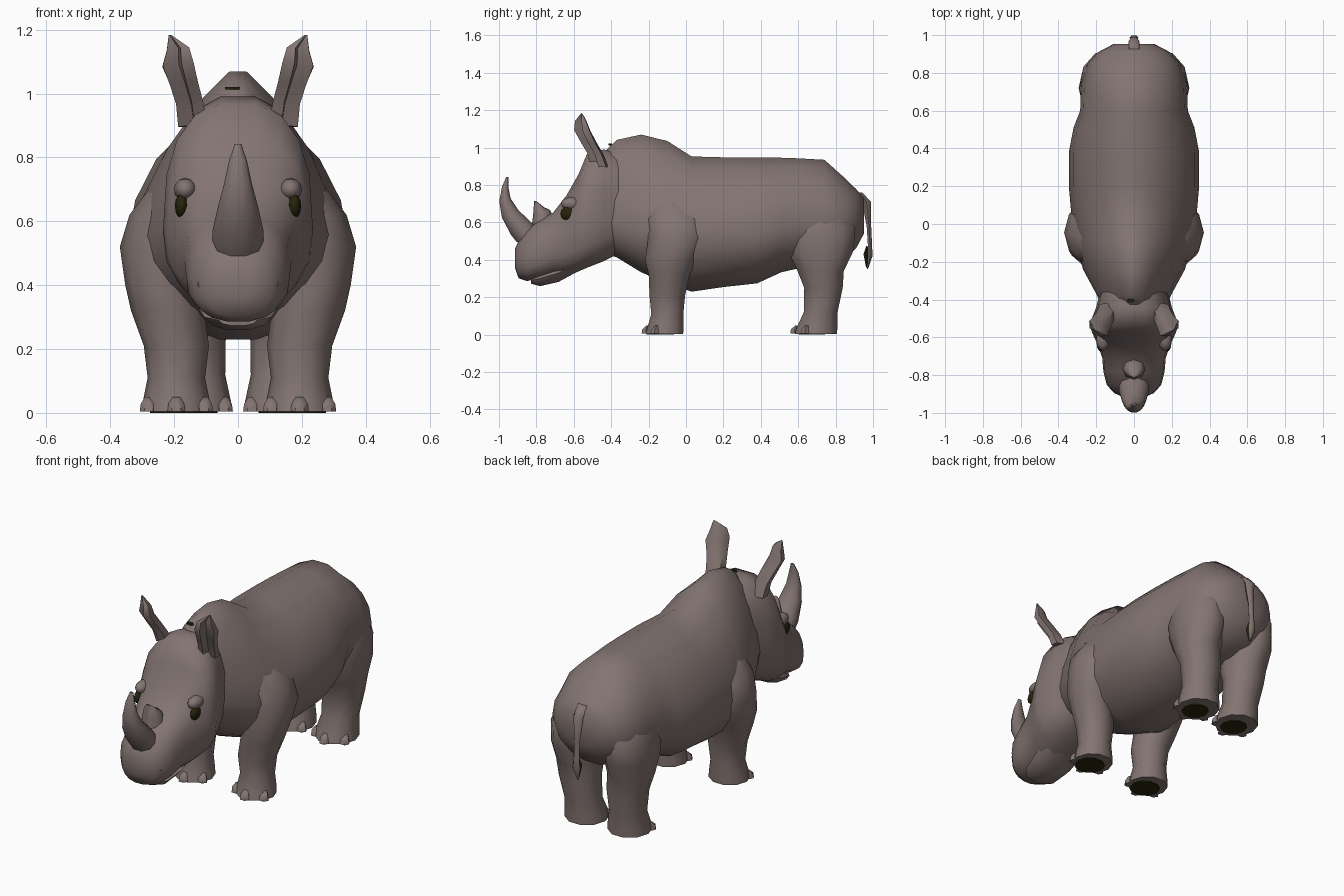
import bpy, bmesh, math
from mathutils import Vector


def material(name, rgb):
    m = bpy.data.materials.new(name)
    m.diffuse_color = (*rgb, 1)
    return m


HIDE = material("grey brown hide", (0.226, 0.175, 0.166))
DARK = material("dark olive", (0.018, 0.018, 0.004))


def loft(name, rings, mat=HIDE, angle=55, mirror=False):
    """Skin a list of equal-length point rings, capping both ends."""
    bm = bmesh.new()
    vs = [[bm.verts.new(p) for p in r] for r in rings]
    n = len(rings[0])
    for a, b in zip(vs, vs[1:]):
        for i in range(n):
            j = (i + 1) % n
            bm.faces.new((a[i], a[j], b[j], b[i]))
    bm.faces.new(vs[0])
    bm.faces.new(vs[-1])
    bmesh.ops.remove_doubles(bm, verts=bm.verts, dist=0.0005)
    if mirror:
        d = bmesh.ops.duplicate(bm, geom=bm.verts[:] + bm.edges[:] + bm.faces[:])
        for e in d["geom"]:
            if isinstance(e, bmesh.types.BMVert):
                e.co.x *= -1
    bmesh.ops.recalc_face_normals(bm, faces=bm.faces)
    me = bpy.data.meshes.new(name)
    bm.to_mesh(me)
    bm.free()
    me.materials.append(mat)
    ob = bpy.data.objects.new(name, me)
    bpy.context.collection.objects.link(ob)
    bpy.context.view_layer.objects.active = ob
    ob.select_set(True)
    bpy.ops.object.shade_smooth_by_angle(angle=math.radians(angle))
    ob.select_set(False)
    return ob


def power(v, p):
    return math.copysign(abs(v) ** (2 / p), v)


def section(y, w, top, bottom, mid, p=2.0, n=18):
    """Upright cross-section, widest at height mid; p shapes the upper half."""
    pts = []
    for i in range(n):
        a = math.tau * i / n
        c, s = math.cos(a), math.sin(a)
        h, q = (top - mid, p) if s > 0 else (mid - bottom, max(p, 2.0))
        pts.append((w * power(c, q), y, mid + h * power(s, q)))
    return pts


def level(z, x, y, rx, ry, n=10, tilt=0.0):
    """Flat oval ring; tilt raises its rear edge."""
    return [(x + rx * math.cos(math.tau * i / n), y + ry * math.sin(math.tau * i / n),
             z + tilt * math.sin(math.tau * i / n)) for i in range(n)]


# Torso: neck, shoulder hump, barrel and rump
loft("torso", [section(*r) for r in (
    (-0.46, 0.16, 0.96, 0.44, 0.62, 1.8),
    (-0.37, 0.20, 1.05, 0.41, 0.60, 1.55),
    (-0.24, 0.27, 1.08, 0.33, 0.56, 1.5),
    (-0.10, 0.31, 1.045, 0.27, 0.55, 1.55),
    (0.03, 0.33, 0.96, 0.225, 0.54, 1.7),
    (0.20, 0.345, 0.955, 0.25, 0.54, 1.8),
    (0.38, 0.345, 0.955, 0.27, 0.54, 1.8),
    (0.51, 0.32, 0.952, 0.33, 0.57, 1.85),
    (0.60, 0.285, 0.948, 0.35, 0.60, 1.95),
    (0.74, 0.28, 0.94, 0.36, 0.60, 1.95),
    (0.85, 0.245, 0.84, 0.40, 0.61, 2.1),
    (0.91, 0.19, 0.78, 0.46, 0.62, 2.1),
    (0.952, 0.11, 0.735, 0.54, 0.63, 2.0))])

# Head, square across the crown and tapering to the blunt muzzle
loft("head", [section(*r) for r in (
    (-0.36, 0.18, 0.97, 0.43, 0.64, 2.3),
    (-0.44, 0.20, 0.995, 0.39, 0.60, 2.7),
    (-0.53, 0.235, 0.97, 0.355, 0.57, 2.6),
    (-0.575, 0.222, 0.86, 0.335, 0.56, 2.6),
    (-0.64, 0.192, 0.745, 0.315, 0.53, 2.7),
    (-0.71, 0.168, 0.655, 0.315, 0.48, 2.6),
    (-0.78, 0.162, 0.615, 0.30, 0.43, 2.6),
    (-0.85, 0.145, 0.565, 0.285, 0.41, 2.5),
    (-0.895, 0.105, 0.50, 0.30, 0.40, 2.4),
    (-0.915, 0.06, 0.46, 0.36, 0.41, 2.2))])

# Lower jaw
loft("lower_jaw", [section(*r, n=10) for r in (
    (-0.58, 0.13, 0.42, 0.335, 0.38), (-0.68, 0.125, 0.38, 0.28, 0.33),
    (-0.78, 0.105, 0.34, 0.257, 0.30), (-0.83, 0.06, 0.31, 0.272, 0.29))])

# Front legs with shoulders
loft("front_legs", [level(*r) for r in (
    (0.004, 0.193, -0.115, 0.108, 0.105), (0.035, 0.193, -0.11, 0.105, 0.102),
    (0.11, 0.193, -0.10, 0.09, 0.09), (0.21, 0.193, -0.10, 0.102, 0.10),
    (0.32, 0.22, -0.09, 0.115, 0.115), (0.40, 0.235, -0.08, 0.118, 0.145),
    (0.52, 0.235, -0.045, 0.135, 0.165), (0.62, 0.215, -0.055, 0.125, 0.17),
    (0.76, 0.155, -0.08, 0.08, 0.12))], mirror=True)

# Hind legs with thighs
loft("hind_legs", [level(*r) for r in (
    (0.004, 0.135, 0.695, 0.115, 0.118), (0.035, 0.135, 0.70, 0.113, 0.115),
    (0.12, 0.14, 0.72, 0.10, 0.095), (0.25, 0.15, 0.735, 0.112, 0.108),
    (0.34, 0.16, 0.72, 0.122, 0.13), (0.45, 0.165, 0.72, 0.128, 0.185),
    (0.57, 0.165, 0.72, 0.125, 0.195), (0.68, 0.15, 0.70, 0.11, 0.15),
    (0.78, 0.12, 0.68, 0.07, 0.08))], mirror=True)

# Dark sole plates, toenails around the front of each foot
for foot, cx, cy, rx, ry in (("front", 0.193, -0.12, 0.10, 0.095), ("hind", 0.135, 0.69, 0.105, 0.11)):
    k = 0.82 if foot == "front" else 0.68
    loft(f"{foot}_soles", [level(z, cx, cy - 0.018, rx * k, ry * k) for z in (0.0, 0.005)], DARK, mirror=True)
    for i, a in enumerate((-150, -90, -30)):
        x = cx + rx * math.cos(math.radians(a))
        y = cy + ry * math.sin(math.radians(a))
        loft(f"{foot}_toenails_{i + 1}", [
            level(0.005, x, y, 0.028, 0.026, 6), level(0.028, x, y, 0.025, 0.022, 6),
            level(0.05, x, y + 0.012, 0.012, 0.008, 6)], mirror=True)

# Large nose horn, curving up and forward
loft("large_horn", [level(z, 0, y, rx, ry, 10, t) for z, y, rx, ry, t in (
    (0.53, -0.85, 0.08, 0.055, 0.04), (0.57, -0.885, 0.08, 0.052, 0.04),
    (0.645, -0.94, 0.063, 0.046, 0.022), (0.72, -0.968, 0.043, 0.032, 0.008),
    (0.79, -0.967, 0.028, 0.018, 0.0), (0.842, -0.956, 0.010, 0.006, 0.0))])

# Small second horn
loft("small_horn", [level(z, 0, y, rx, ry, 8, t) for z, y, rx, ry, t in (
    (0.60, -0.765, 0.062, 0.06, 0.02), (0.655, -0.772, 0.055, 0.045, 0.012),
    (0.69, -0.785, 0.036, 0.028, -0.01), (0.714, -0.806, 0.010, 0.006, 0.0))])

# Ears: broad leaf outline, cupped towards the front
ear = []
side, front = Vector((0.78, 0.62, -0.1)), Vector((0.62, -0.78, 0.0))
for x, y, z, w, d in ((0.14, -0.46, 0.90, 0.055, 0.05), (0.15, -0.485, 0.97, 0.052, 0.045),
                      (0.168, -0.52, 1.03, 0.055, 0.045), (0.188, -0.552, 1.09, 0.063, 0.042),
                      (0.188, -0.560, 1.14, 0.045, 0.03), (0.213, -0.557, 1.183, 0.005, 0.004)):
    o = Vector((x, y, z))
    ear.append([o + side * w, o + front * d * 0.7 + side * w * 0.6, o - front * d * 0.1,
                o + front * d * 0.7 - side * w * 0.6, o - side * w,
                o - front * d * 0.8 - side * w * 0.4, o - front * d * 0.8 + side * w * 0.4])
loft("ears", ear, angle=45, mirror=True)

# Eyes: dark almond beads with a soft brow swelling above
for name, c, r, mat in (("eyes", (0.177, -0.632, 0.648), (0.021, 0.042, 0.038), DARK),
                        ("brows", (0.165, -0.612, 0.70), (0.036, 0.06, 0.035), HIDE)):
    rings = []
    for k in range(7):
        a = math.pi * (k / 6 - 0.5)
        s = max(math.cos(a), 0.02)
        rings.append(level(c[2] + r[2] * math.sin(a), c[0], c[1], r[0] * s, r[1] * s, 10))
    loft(name, rings, mat, mirror=True)

# Nostril rims on the sides of the muzzle
loft("nostrils", [level(z, x, y, rx, ry, 6) for z, x, y, rx, ry in (
    (0.36, 0.11, -0.85, 0.012, 0.012), (0.40, 0.112, -0.853, 0.026, 0.026),
    (0.44, 0.112, -0.845, 0.022, 0.025), (0.47, 0.105, -0.835, 0.01, 0.01))], mirror=True)

# Tiny dark patch in the fold behind the crown
loft("crown_patch", [level(z, -0.018, -0.405, 0.022, 0.01, 6) for z in (1.012, 1.021)], DARK)

# Tail hanging behind the rump, with a dark tuft
loft("tail", [level(z, 0, y, rx, ry, 6) for z, y, rx, ry in (
    (0.76, 0.925, 0.03, 0.02), (0.71, 0.965, 0.03, 0.028), (0.58, 0.978, 0.018, 0.014),
    (0.47, 0.984, 0.018, 0.013), (0.42, 0.985, 0.024, 0.014), (0.35, 0.97, 0.003, 0.003))])
loft("tail_tuft", [level(z, 0, y, rx, ry, 6) for z, y, rx, ry in (
    (0.475, 0.968, 0.004, 0.004), (0.43, 0.961, 0.02, 0.014), (0.36, 0.966, 0.004, 0.004))], DARK)
